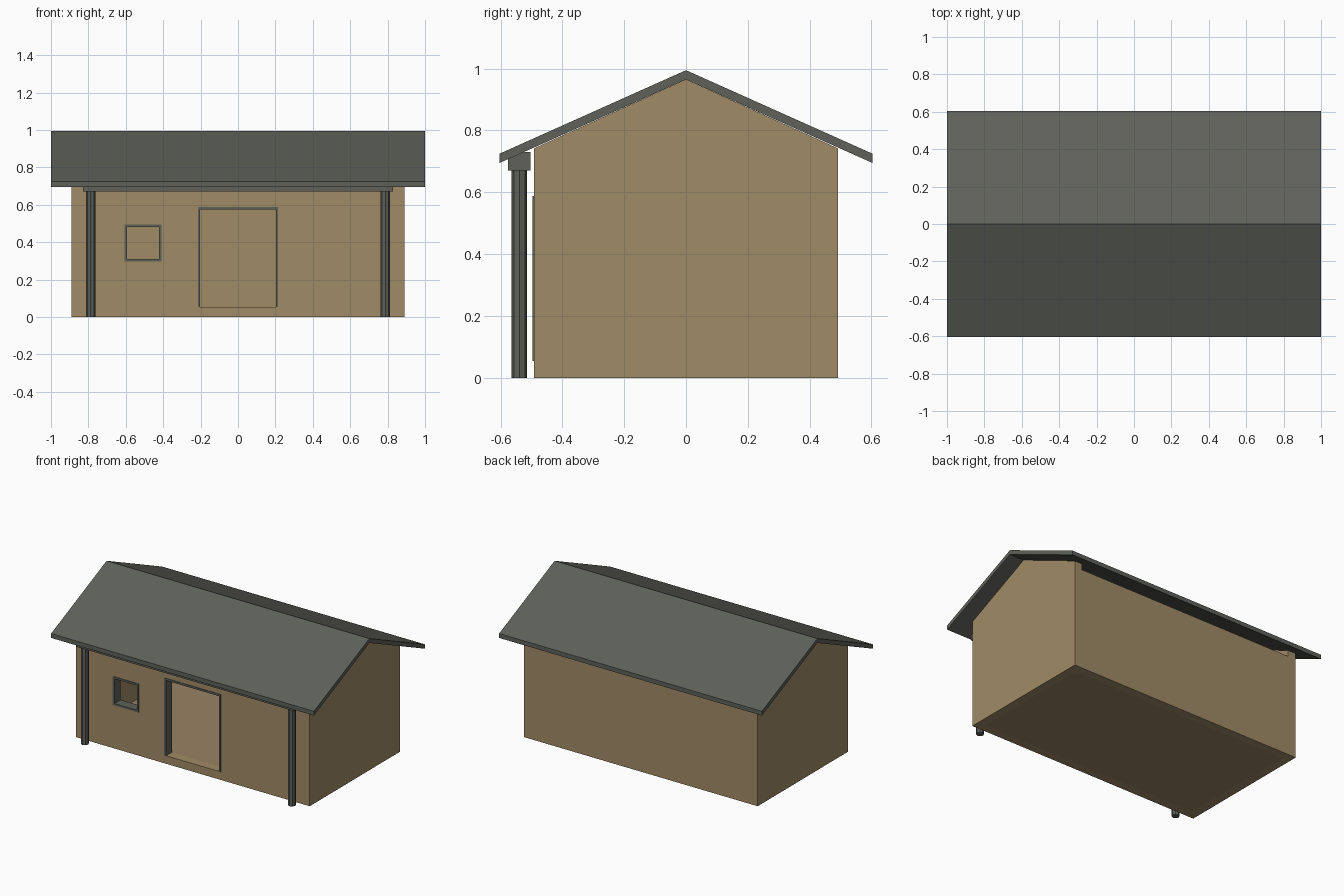
import bpy, bmesh, math

if "Cube" in bpy.data.objects:
    bpy.data.objects.remove(bpy.data.objects["Cube"])


def material(name, srgb):
    m = bpy.data.materials.new(name)
    lin = [((c / 255 + 0.055) / 1.055) ** 2.4 for c in srgb]
    m.diffuse_color = (*lin, 1)
    m.use_nodes = True
    m.node_tree.nodes["Principled BSDF"].inputs["Base Color"].default_value = m.diffuse_color
    return m


TAN = material("tan_wall", (161, 139, 103))
FLOOR = material("brown_floor", (154, 130, 100))
GREY = material("dark_grey_trim", (94, 97, 89))


def finish(name, bm, mat):
    bmesh.ops.recalc_face_normals(bm, faces=bm.faces)
    me = bpy.data.meshes.new(name)
    bm.to_mesh(me)
    bm.free()
    ob = bpy.data.objects.new(name, me)
    bpy.context.collection.objects.link(ob)
    if mat:
        me.materials.append(mat)
    return ob


def prism(name, profile, x0, x1, mat):
    """Extrude a (y, z) profile along x."""
    bm = bmesh.new()
    f = bm.faces.new([bm.verts.new((x0, y, z)) for y, z in profile])
    ext = bmesh.ops.extrude_face_region(bm, geom=[f])
    moved = [v for v in ext["geom"] if isinstance(v, bmesh.types.BMVert)]
    bmesh.ops.translate(bm, verts=moved, vec=(x1 - x0, 0, 0))
    return finish(name, bm, mat)


def box(name, x0, x1, y0, y1, z0, z1, mat):
    return prism(name, [(y0, z0), (y1, z0), (y1, z1), (y0, z1)], x0, x1, mat)


W, D, T = 0.89, 0.492, 0.06          # half width, half depth, wall thickness
EAVE, RIDGE, LOW = 0.742, 0.965, 0.70

# Gable end walls reach up to the roof
gable = [(-D, 0), (D, 0), (D, EAVE), (0, RIDGE), (-D, EAVE)]
prism("left_gable_wall", gable, -W, -W + T, TAN)
prism("right_gable_wall", gable, W - T, W, TAN)

# Long walls stop a little below the roof
front = box("front_wall", -W + T, W - T, -D, -D + T, 0, LOW, TAN)
box("back_wall", -W + T, W - T, D - T, D, 0, LOW, TAN)

# Floor slab
box("floor", -W + T, W - T, -D + T, D - T, 0, 0.055, FLOOR)


# Openings with lining frames
def opening(name, x0, x1, z0, z1, sill):
    b = 0.013
    cut = box(name + "_cutter", x0, x1, -D - 0.1, -D + T + 0.1, z0, z1, None)
    cut.hide_render = True
    cut.hide_viewport = True
    mod = front.modifiers.new(name, "BOOLEAN")
    mod.operation = "DIFFERENCE"
    mod.solver = "EXACT"
    mod.object = cut
    ya, yb = -D - 0.004, -D + T + 0.004
    low = z0 + b if sill else z0
    box(name + "_frame_left", x0, x0 + b, ya, yb, low, z1 - b, GREY)
    box(name + "_frame_right", x1 - b, x1, ya, yb, low, z1 - b, GREY)
    box(name + "_frame_top", x0, x1, ya, yb, z1 - b, z1, GREY)
    if sill:
        box(name + "_frame_sill", x0, x1, ya, yb, z0, low, GREY)


opening("door", -0.215, 0.215, 0.055, 0.588, False)
opening("window", -0.607, -0.409, 0.298, 0.494, True)

# Gabled roof slab
R, TH = 0.603, 0.03
prism("roof", [(-R, 0.695), (0, RIDGE), (R, 0.695),
               (R, 0.695 + TH), (0, RIDGE + TH), (-R, 0.695 + TH)], -1, 1, GREY)

# Porch beam and posts
box("porch_beam", -0.83, 0.83, -0.576, -0.503, 0.67, 0.73, GREY)
for side, x in (("left", -0.788), ("right", 0.788)):
    ring = [(0.025 * math.cos(i * math.pi / 4), 0.025 * math.sin(i * math.pi / 4)) for i in range(8)]
    bm = bmesh.new()
    f = bm.faces.new([bm.verts.new((x + a, -0.539 + c, 0)) for a, c in ring])
    ext = bmesh.ops.extrude_face_region(bm, geom=[f])
    bmesh.ops.translate(bm, vec=(0, 0, 0.67),
                        verts=[v for v in ext["geom"] if isinstance(v, bmesh.types.BMVert)])
    # extrusion keeps the first face as the post's foot
    if not any(all(v.co.z < 1e-6 for v in q.verts) for q in bm.faces):
        bm.faces.new([v for v in bm.verts if v.co.z < 1e-6])
    finish(side + "_porch_post", bm, GREY)
